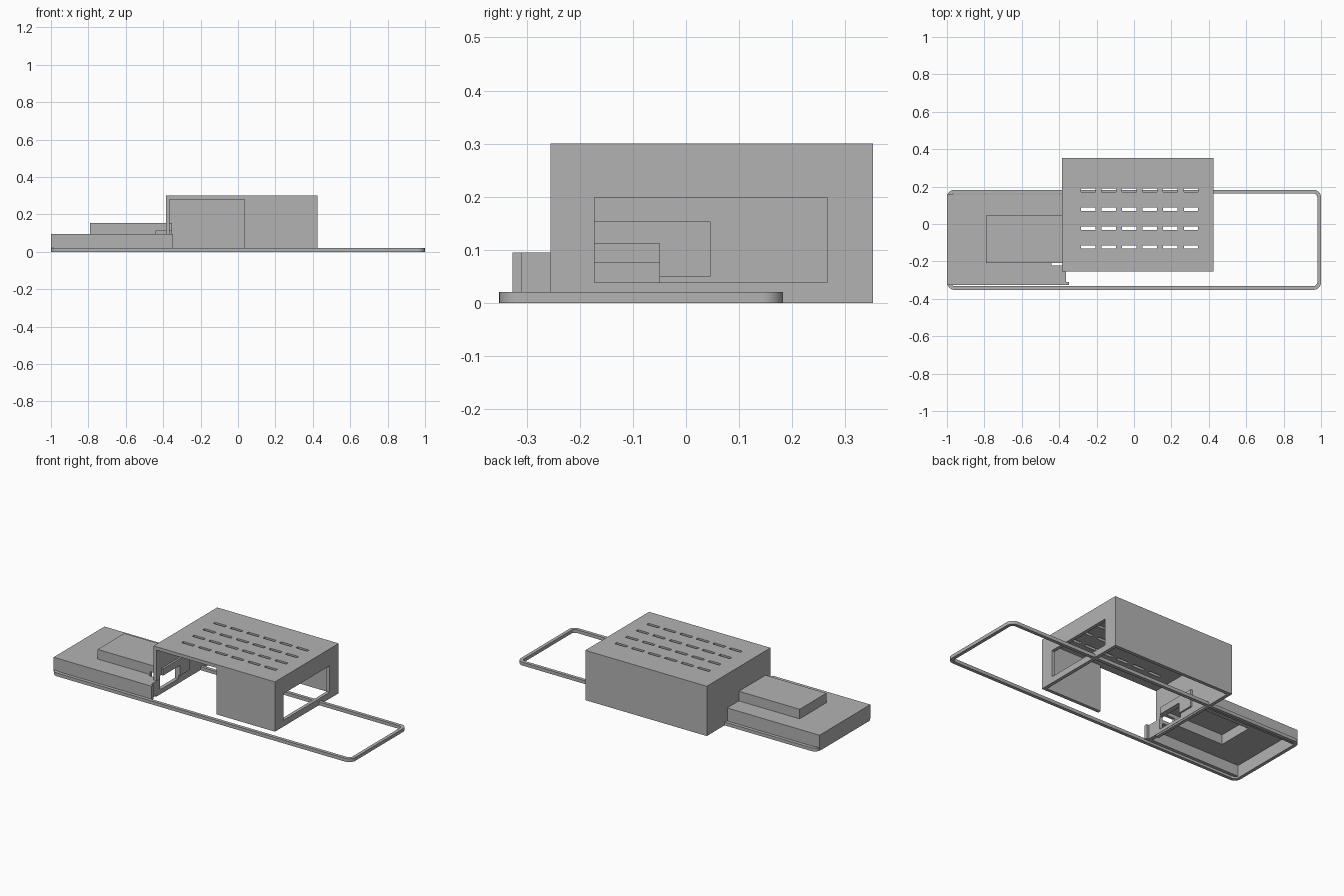
import bpy
import bmesh
import math

cube = bpy.data.objects.get("Cube")
if cube:
    bpy.data.objects.remove(cube, do_unlink=True)

grey = bpy.data.materials.new("plain grey")
grey.use_nodes = True
colour = (0.45, 0.45, 0.45, 1)
grey.diffuse_color = colour
grey.node_tree.nodes["Principled BSDF"].inputs["Base Color"].default_value = colour


def make(name, bm):
    mesh = bpy.data.meshes.new(name)
    bmesh.ops.recalc_face_normals(bm, faces=bm.faces)
    bm.to_mesh(mesh)
    bm.free()
    mesh.materials.append(grey)
    ob = bpy.data.objects.new(name, mesh)
    bpy.context.collection.objects.link(ob)
    return ob


def boxes(name, spans):
    """One object of boxes, each given as (x0, x1), (y0, y1), (z0, z1)."""
    bm = bmesh.new()
    for span in spans:
        verts = bmesh.ops.create_cube(bm, size=1)["verts"]
        for v in verts:
            v.co = [(a + b) / 2 + c * (b - a) for c, (a, b) in zip(v.co, span)]
    return make(name, bm)


def combine(ob, tool, operation):
    mod = ob.modifiers.new("combine", "BOOLEAN")
    mod.operation, mod.solver, mod.object = operation, "EXACT", tool
    bpy.context.view_layer.objects.active = ob
    bpy.ops.object.modifier_apply(modifier=mod.name)
    bpy.data.objects.remove(tool, do_unlink=True)


def cut(ob, *spans):
    for span in spans:
        combine(ob, boxes("cutter", [span]), "DIFFERENCE")


def rounded_prism(name, x, y0, y1, z0, z1, radius):
    bm = bmesh.new()
    verts = []
    centres = [(x - radius, y1 - radius), (radius - x, y1 - radius),
               (radius - x, y0 + radius), (x - radius, y0 + radius)]
    for corner, (cx, cy) in enumerate(centres):
        for i in range(9):
            a = math.pi / 2 * (corner + i / 8)
            verts.append(bm.verts.new((cx + radius * math.cos(a), cy + radius * math.sin(a), z0)))
    face = bm.faces.new(verts)
    top = bmesh.ops.extrude_face_region(bm, geom=[face])["geom"]
    for v in top:
        if isinstance(v, bmesh.types.BMVert):
            v.co.z = z1
    return make(name, bm)


# Opening for a plug, shared by the housing wall and the tray cover
plug_notch = ((-0.44, -0.3), (-0.222, -0.05), (0.03, 0.112))

# Tall housing: open below, partly open at the front, window on its left
housing = boxes("housing", [((-0.385, 0.425), (-0.255, 0.352), (0, 0.3))])
cut(housing,
    ((-0.365, 0.405), (-0.235, 0.332), (-0.1, 0.28)),
    ((-0.365, 0.034), (-0.4, -0.2), (-0.1, 0.28)),
    ((0.35, 0.5), (-0.172, 0.266), (0.038, 0.198)),
    plug_notch)

# Cooling slots in the housing roof
slots = []
for row in range(4):
    for col in range(6):
        x, y = -0.284 + 0.11 * col, 0.171 - 0.101 * row
        slots.append(((x, x + 0.077), (y, y + 0.018), (0.25, 0.35)))
combine(housing, boxes("slot_cutter", slots), "DIFFERENCE")

# Low hollow cover with a raised block on top
cover = boxes("tray_cover", [((-1, -0.363), (-0.327, 0.157), (0.01, 0.095))])
combine(cover, boxes("raised_block", [((-0.79, -0.353), (-0.208, 0.046), (0.05, 0.153))]), "UNION")
cut(cover,
    ((-0.98, -0.385), (-0.308, 0.138), (-0.1, 0.075)),
    ((-0.77, -0.385), (-0.19, 0.027), (0, 0.133)),
    plug_notch)

# Small tab that continues the front wall of the cover
boxes("front_tab", [((-0.37, -0.348), (-0.327, -0.309), (0.01, 0.095))])

# Thin rounded frame around the base
frame = rounded_prism("base_frame", 1, -0.352, 0.183, 0, 0.02, 0.04)
hole = rounded_prism("frame_cutter", 0.98, -0.332, 0.163, -0.1, 0.1, 0.022)
combine(frame, hole, "DIFFERENCE")
bpy.ops.object.select_all(action="DESELECT")
frame.select_set(True)
bpy.context.view_layer.objects.active = frame
bpy.ops.object.shade_smooth_by_angle(angle=math.radians(30))
